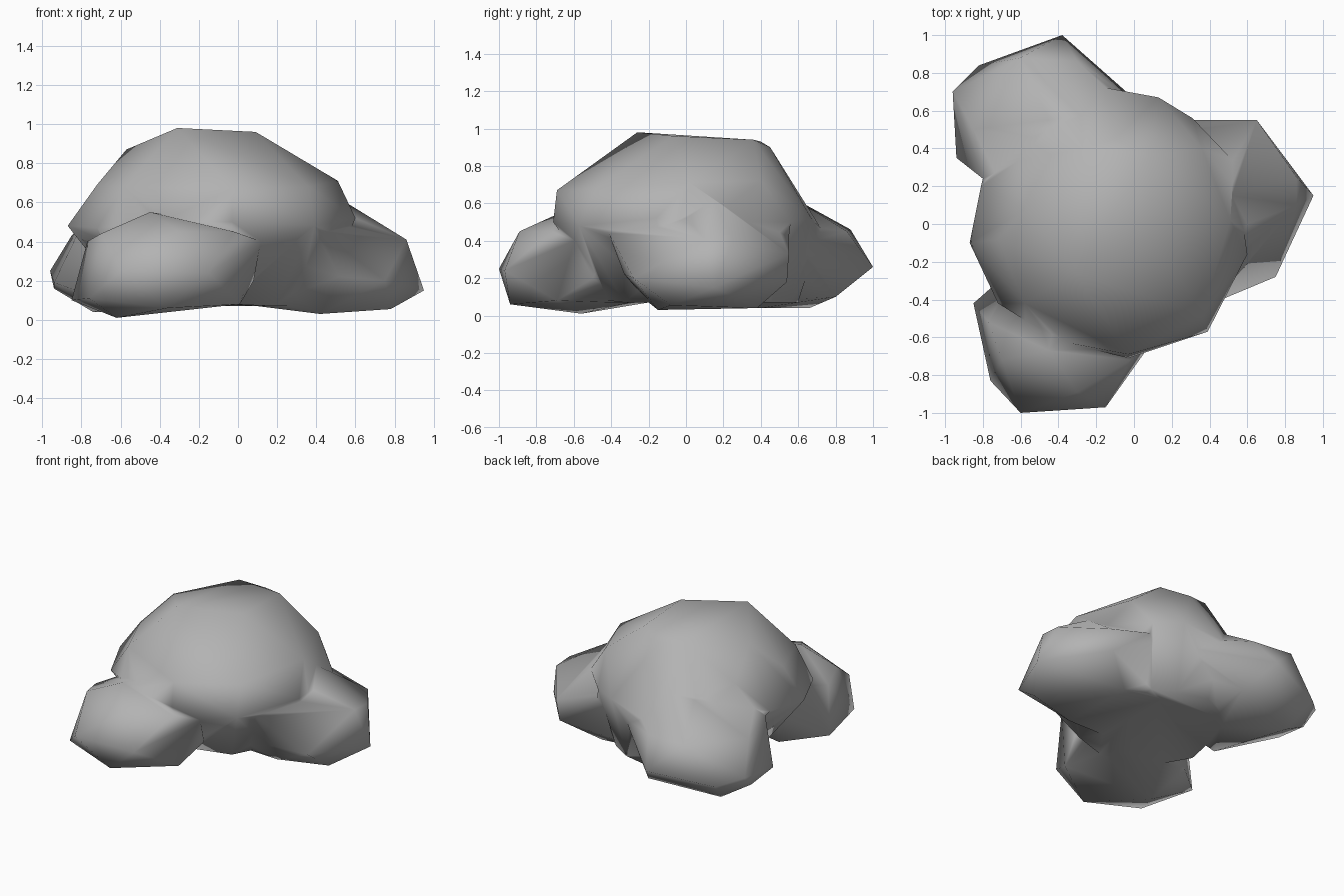
import bpy, bmesh

if "Cube" in bpy.data.objects:
    bpy.data.objects.remove(bpy.data.objects["Cube"])

grey = bpy.data.materials.new("stone grey")
grey.diffuse_color = (0.45, 0.45, 0.45, 1)
grey.use_nodes = True
grey.node_tree.nodes["Principled BSDF"].inputs["Base Color"].default_value = grey.diffuse_color


def hull(name, points):
    """Convex faceted lump around a few corner points."""
    bm = bmesh.new()
    for p in points:
        bm.verts.new(p)
    bmesh.ops.convex_hull(bm, input=bm.verts[:])
    loose = [v for v in bm.verts if not v.link_faces]
    bmesh.ops.delete(bm, geom=loose, context='VERTS')
    bmesh.ops.recalc_face_normals(bm, faces=bm.faces[:])
    me = bpy.data.meshes.new(name)
    bm.to_mesh(me)
    bm.free()
    me.materials.append(grey)
    ob = bpy.data.objects.new(name, me)
    bpy.context.collection.objects.link(ob)
    return ob


# central dome: widest ring, shoulder ring, top ring, narrowed base
waist = [(-.81, .2, .5), (-.87, -.1, .48), (-.72, -.42, .47), (-.4, -.62, .5),
         (-.03, -.71, .5), (.39, -.57, .48), (.6, -.16, .52), (.53, .33, .5),
         (.31, .56, .5), (.13, .67, .52), (-.14, .73, .48), (-.5, .55, .5)]
shoulder = [(.51, .02, .71), (.36, -.48, .68), (-.03, -.69, .67), (-.58, -.42, .68),
            (-.72, -.08, .69), (-.62, .33, .7), (-.12, .58, .7), (.36, .4, .72)]
crown = [(-.31, -.26, .98), (.09, -.07, .96), (.08, .36, .94), (-.27, .4, .93),
         (-.57, .08, .87), (.3, .08, .82), (-.1, .45, .9)]
base = []
for x, y, z in waist:
    k = .82 if y > .3 else .58
    base.append((-.1 + (x + .1) * k, y * k, .07))
body = hull("body", waist + shoulder + crown + base)

# three stubby feet, their inner ends flush with the dome
front_foot = hull("front_foot", [
    (-.85, -.42, .1), (-.76, -.83, .11), (-.6, -1, .25), (-.15, -.97, .24),
    (-.36, -.94, .06), (-.62, -.56, .01), (.01, -.69, .08),
    (.08, -.5, .2), (-.77, -.52, .4), (-.7, -.72, .44), (-.3, -.89, .45),
    (-.45, -.67, .55), (-.02, -.72, .45), (.12, -.6, .4),
    (-.1, -.3, .07), (-.1, -.3, .5), (-.6, -.2, .45), (-.6, -.2, .07)])
right_foot = hull("right_foot", [
    (.95, .15, .15), (.65, .55, .33), (.63, .54, .18), (.52, -.33, .22),
    (.75, -.28, .2), (.42, -.15, .03), (.4, .38, .04), (.78, -.08, .055),
    (.6, 0, .52), (.86, .1, .41), (.86, .25, .4), (.55, .3, .5),
    (.44, -.42, .44), (.32, .55, .42), (.52, .15, .62),
    (.1, -.2, .07), (.1, .4, .07), (.2, .3, .5), (.2, -.2, .5)])
back_foot = hull("back_foot", [
    (-.94, .35, .19), (-.96, .7, .25), (-.82, .84, .2), (-.38, 1, .26),
    (-.26, .8, .1), (-.94, .6, .16), (-.74, .66, .04), (-.14, .75, .25),
    (-.4, .4, .04), (-.85, .5, .43), (-.6, .88, .46), (-.5, .72, .53),
    (-.8, .24, .48), (-.3, .86, .45), (-.45, .55, .62), (-.7, .2, .56),
    (-.16, .73, .47), (-.28, .58, .63), (.05, .62, .38),
    (-.2, .2, .07), (-.6, .1, .07), (-.3, .3, .5), (-.6, .1, .5)])

# fuse everything into one skin
feet = (front_foot, right_foot, back_foot)
for foot in feet:
    mod = body.modifiers.new("join", 'BOOLEAN')
    mod.operation = 'UNION'
    mod.solver = 'EXACT'
    mod.object = foot
bpy.context.view_layer.update()
skin = bpy.data.meshes.new_from_object(
    body.evaluated_get(bpy.context.evaluated_depsgraph_get()))
body.modifiers.clear()
body.data = skin
for foot in feet:
    bpy.data.objects.remove(foot)

# tidy slivers left by the join and shade smooth all over
bm = bmesh.new()
bm.from_mesh(skin)
bmesh.ops.remove_doubles(bm, verts=bm.verts[:], dist=.03)
bmesh.ops.triangulate(bm, faces=bm.faces[:])
bmesh.ops.recalc_face_normals(bm, faces=bm.faces[:])
for f in bm.faces:
    f.smooth = True
    f.material_index = 0
bm.to_mesh(skin)
bm.free()
